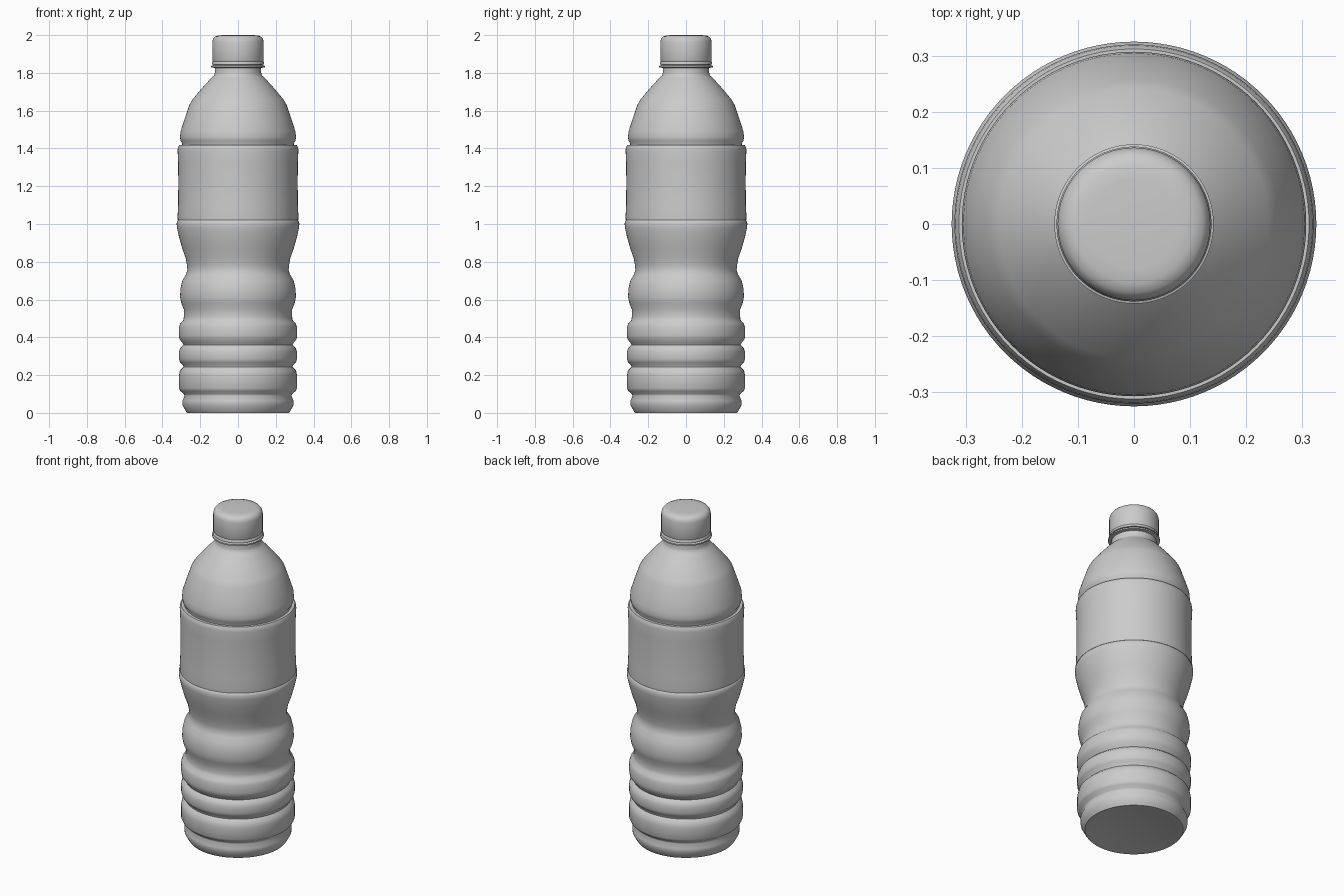
import bpy, bmesh, math

SEGMENTS = 96


def lathe(name, profile):
    """Revolve (radius, height) points around z and smooth the result."""
    bm = bmesh.new()
    verts = [bm.verts.new((r, 0, z)) for r, z in profile]
    edges = [bm.edges.new(pair) for pair in zip(verts, verts[1:])]
    bmesh.ops.spin(bm, geom=verts + edges, cent=(0, 0, 0), axis=(0, 0, 1),
                   angle=math.tau, steps=SEGMENTS, use_duplicate=False)
    bmesh.ops.remove_doubles(bm, verts=bm.verts, dist=0.0002)
    bmesh.ops.recalc_face_normals(bm, faces=bm.faces)
    mesh = bpy.data.meshes.new(name)
    bm.to_mesh(mesh)
    bm.free()
    obj = bpy.data.objects.new(name, mesh)
    bpy.context.collection.objects.link(obj)
    bpy.ops.object.select_all(action='DESELECT')
    obj.select_set(True)
    bpy.context.view_layer.objects.active = obj
    bpy.ops.object.shade_smooth_by_angle(angle=math.radians(50))
    return obj


# Ribbed lower body, from the flat base up to the label
lathe("lower_body", [
    (0, 0.005), (0.23, 0.005), (0.245, 0), (0.27, 0), (0.278, 0.012),
    (0.293, 0.04), (0.294, 0.065), (0.283, 0.09), (0.286, 0.1),
    (0.305, 0.115), (0.312, 0.13), (0.312, 0.2), (0.307, 0.225),
    (0.289, 0.243), (0.291, 0.253), (0.307, 0.268), (0.312, 0.285),
    (0.312, 0.325), (0.305, 0.345), (0.289, 0.36), (0.294, 0.37),
    (0.31, 0.39), (0.313, 0.41), (0.312, 0.455), (0.305, 0.475),
    (0.29, 0.49), (0.286, 0.51), (0.287, 0.55), (0.3, 0.58),
    (0.307, 0.615), (0.304, 0.66), (0.295, 0.7), (0.277, 0.73),
    (0.268, 0.755), (0.27, 0.78), (0.277, 0.82), (0.295, 0.87),
    (0.312, 0.93), (0.323, 0.98), (0.325, 1.005), (0.318, 1.02),
    (0.308, 1.025),
])

# Wrap-around label
lathe("label", [
    (0.308, 1.02), (0.319, 1.02), (0.32, 1.04), (0.317, 1.1), (0.316, 1.22),
    (0.317, 1.33), (0.32, 1.39), (0.318, 1.405), (0.312, 1.417), (0.295, 1.417),
])

# Tapering shoulder, neck and support ring
lathe("shoulder_and_neck", [
    (0.295, 1.41), (0.296, 1.428), (0.305, 1.443), (0.307, 1.46),
    (0.304, 1.49), (0.285, 1.55), (0.258, 1.63), (0.24, 1.66),
    (0.19, 1.72), (0.14, 1.775), (0.128, 1.785), (0.123, 1.8),
    (0.123, 1.826), (0.142, 1.829), (0.142, 1.837), (0.129, 1.842),
    (0.129, 1.86),
])

# Screw cap with rounded top and tamper band
lathe("cap", [
    (0.127, 1.845), (0.138, 1.845), (0.138, 1.856), (0.134, 1.861),
    (0.136, 1.866), (0.136, 1.965), (0.132, 1.98), (0.122, 1.992),
    (0.105, 1.998), (0.08, 2.0), (0, 2.0),
])
